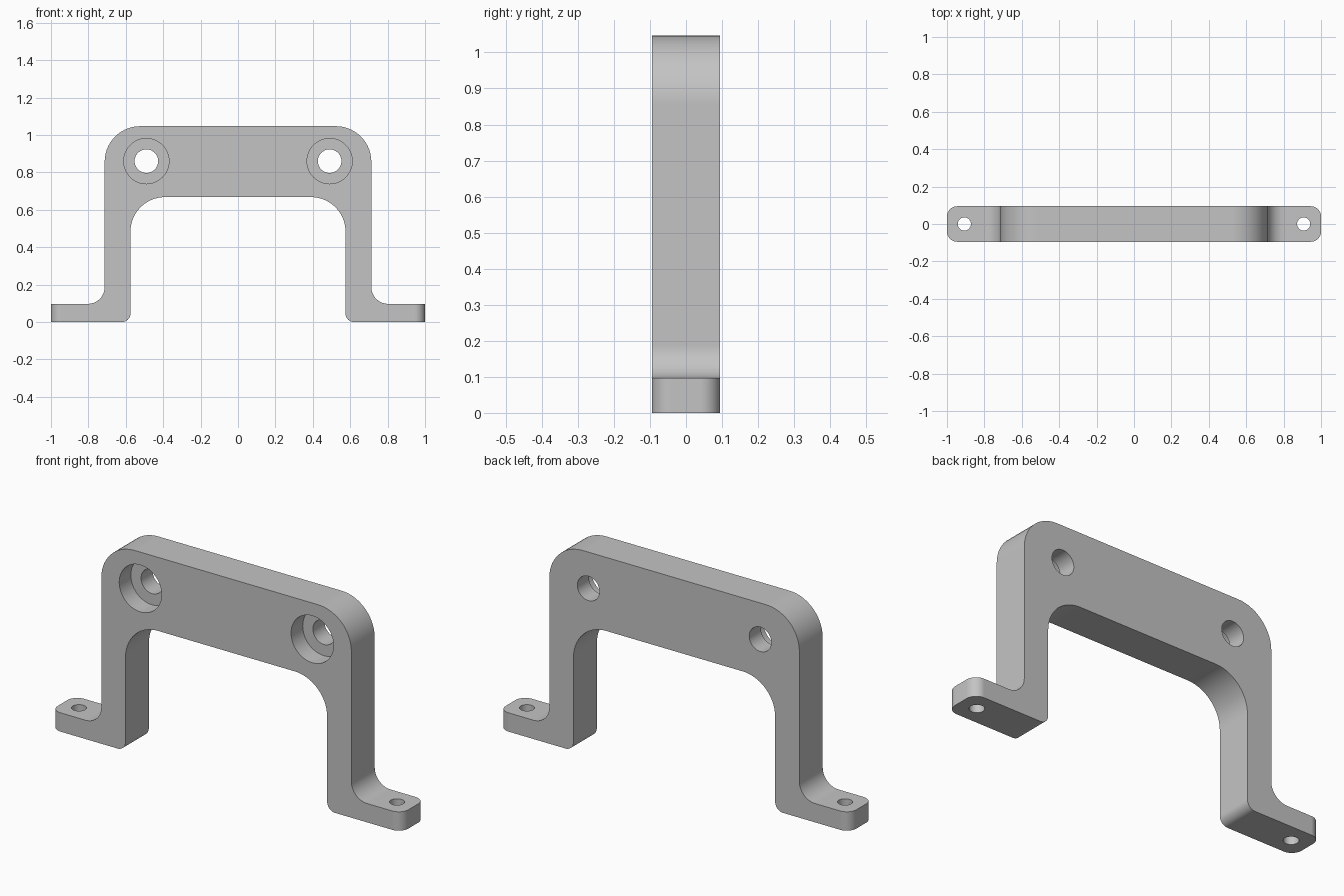
import bpy, bmesh, math
from mathutils import Vector

cube = bpy.data.objects.get("Cube")
if cube:
    bpy.data.objects.remove(cube, do_unlink=True)

HALF_DEPTH = 0.095
FOOT_HEIGHT = 0.097

grey = bpy.data.materials.new("plain_grey")
grey.use_nodes = True
colour = (0.55, 0.55, 0.55, 1)
grey.diffuse_color = colour
grey.node_tree.nodes["Principled BSDF"].inputs["Base Color"].default_value = colour


def fillet(prev, corner, nxt, radius, steps=14):
    """Points of a tangent arc that rounds one right-angled corner."""
    if not radius:
        return [Vector(corner)]
    c = Vector(corner)
    a = (Vector(prev) - c).normalized() * radius
    b = (Vector(nxt) - c).normalized() * radius
    arc = []
    for i in range(steps + 1):
        t = math.pi / 2 * i / steps
        arc.append(c + a * (1 - math.sin(t)) + b * (1 - math.cos(t)))
    return arc


def cutter(name, radius, depth, location, rotation=(0, 0, 0)):
    bpy.ops.mesh.primitive_cylinder_add(vertices=48, radius=radius, depth=depth,
                                        location=location, rotation=rotation)
    obj = bpy.context.object
    obj.name = name
    obj.hide_render = True
    return obj


# Bracket outline: x, z, corner radius for one half, then mirrored
half = [(0.713, 1.047, 0.19), (0.713, FOOT_HEIGHT, 0.09), (1, FOOT_HEIGHT, 0),
        (1, 0, 0), (0.575, 0, 0.045), (0.575, 0.668, 0.185)]
corners = half + [(-x, z, r) for x, z, r in reversed(half)]
outline = []
for i, (x, z, r) in enumerate(corners):
    before, after = corners[i - 1], corners[(i + 1) % len(corners)]
    outline += fillet(before[:2], (x, z), after[:2], r)

# Extrude the outline through the depth
bm = bmesh.new()
face = bm.faces.new([bm.verts.new((p.x, -HALF_DEPTH, p.y)) for p in outline])
new = bmesh.ops.extrude_face_region(bm, geom=[face])["geom"]
bmesh.ops.translate(bm, vec=(0, 2 * HALF_DEPTH, 0),
                    verts=[v for v in new if isinstance(v, bmesh.types.BMVert)])

# Round the upright corners at the foot tips
tips = [e for e in bm.edges
        if all(abs(v.co.x) > 0.99 for v in e.verts)
        and abs(e.verts[0].co.z - e.verts[1].co.z) > 0.01]
bmesh.ops.bevel(bm, geom=tips, offset=0.055, segments=10, profile=0.5,
                affect='EDGES', clamp_overlap=True)
bmesh.ops.recalc_face_normals(bm, faces=bm.faces)

mesh = bpy.data.meshes.new("bracket")
bm.to_mesh(mesh)
bm.free()
bracket = bpy.data.objects.new("bracket", mesh)
bpy.context.collection.objects.link(bracket)
mesh.materials.append(grey)

# Counterbored bar holes and plain foot holes
cutters = []
upright = (math.pi / 2, 0, 0)
for side, label in ((1, "left"), (-1, "right")):
    cutters += [
        cutter(f"{label}_bar_hole", 0.063, 1, (side * 0.49, 0, 0.86), upright),
        cutter(f"{label}_counterbore", 0.121, 0.2, (side * 0.49, -0.1, 0.86), upright),
        cutter(f"{label}_foot_hole", 0.035, 0.3, (side * 0.907, 0, 0.05)),
    ]

bpy.ops.object.select_all(action='DESELECT')
bracket.select_set(True)
bpy.context.view_layer.objects.active = bracket
for tool in cutters:
    cut = bracket.modifiers.new(tool.name, 'BOOLEAN')
    cut.operation = 'DIFFERENCE'
    cut.solver = 'EXACT'
    cut.object = tool
    bpy.ops.object.modifier_apply(modifier=cut.name)
for tool in cutters:
    bpy.data.objects.remove(tool, do_unlink=True)

# Smooth fillets and holes, crisp rims
bpy.ops.object.shade_smooth_by_angle(angle=math.radians(30))
weighted = bracket.modifiers.new("even_shading", 'WEIGHTED_NORMAL')
weighted.keep_sharp = True
